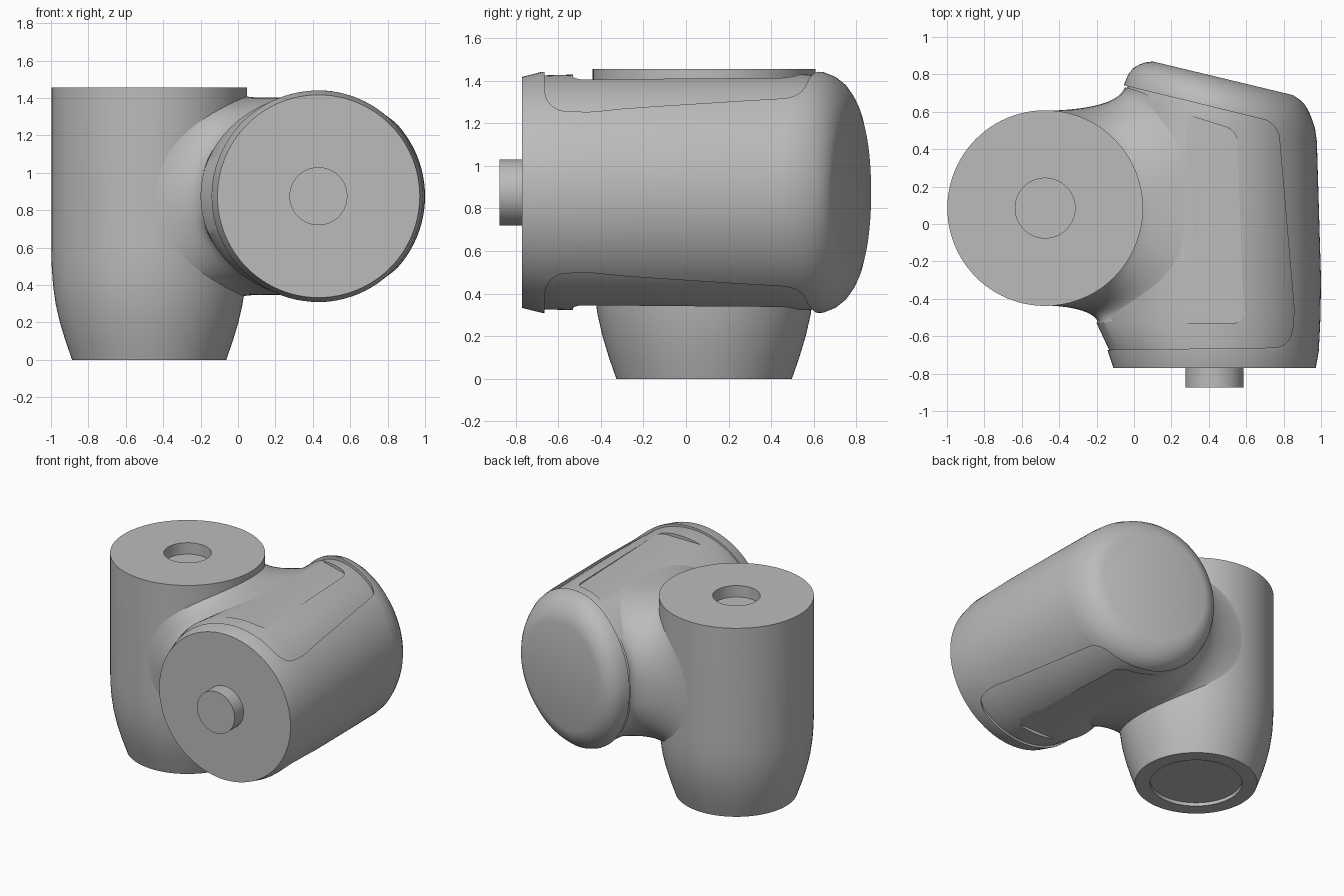
import bpy, bmesh, math
from mathutils import Vector

cube = bpy.data.objects.get("Cube")
if cube:
    bpy.data.objects.remove(cube, do_unlink=True)

grey = bpy.data.materials.new("plain_grey")
grey.use_nodes = True
grey.diffuse_color = (0.5, 0.5, 0.5, 1)
grey.node_tree.nodes["Principled BSDF"].inputs["Base Color"].default_value = grey.diffuse_color

SIDES = 96
MID_Z = 0.875
BARREL_X = 0.43
COL_X, COL_Y, COL_R = -0.475, 0.085, 0.523
ANGLES = [2 * math.pi * i / SIDES for i in range(SIDES)]


def finish(name, bm):
    bmesh.ops.recalc_face_normals(bm, faces=bm.faces[:])
    mesh = bpy.data.meshes.new(name)
    bm.to_mesh(mesh)
    bm.free()
    mesh.materials.append(grey)
    obj = bpy.data.objects.new(name, mesh)
    bpy.context.collection.objects.link(obj)
    return obj


def loft(name, rings, capped=True):
    bm = bmesh.new()
    loops = [[bm.verts.new(p) for p in ring] for ring in rings]
    for a, b in zip(loops, loops[1:]):
        for i in range(len(a)):
            j = (i + 1) % len(a)
            bm.faces.new((a[i], a[j], b[j], b[i]))
    if capped:
        bm.faces.new(loops[0])
        bm.faces.new(loops[-1])
    return finish(name, bm)


def prism(name, outline, z0, z1, rounding):
    bm = bmesh.new()
    low = [bm.verts.new((x, y, z0)) for x, y in outline]
    face = bm.faces.new(low)
    out = bmesh.ops.extrude_face_region(bm, geom=[face])
    top = [v for v in out["geom"] if isinstance(v, bmesh.types.BMVert)]
    bmesh.ops.translate(bm, verts=top, vec=(0, 0, z1 - z0))
    upright = [e for e in bm.edges
               if abs(e.verts[0].co.z - e.verts[1].co.z) > 0.01 and e.verts[0].co.x > 0]
    bmesh.ops.bevel(bm, geom=upright, offset=rounding, segments=8,
                    profile=0.5, affect='EDGES')
    return finish(name, bm)


def cut(obj, cutter):
    mod = obj.modifiers.new("cut", 'BOOLEAN')
    mod.operation = 'DIFFERENCE'
    mod.solver = 'EXACT'
    mod.object = cutter
    bpy.context.view_layer.objects.active = obj
    bpy.ops.object.modifier_apply(modifier=mod.name)
    bpy.data.objects.remove(cutter, do_unlink=True)


def smooth(obj, degrees=32):
    bpy.ops.object.select_all(action='DESELECT')
    obj.select_set(True)
    bpy.context.view_layer.objects.active = obj
    bpy.ops.object.shade_smooth_by_angle(angle=math.radians(degrees))


def barrel_ring(left, right, rz, y, tilt=0.0):
    """Upright section of the barrel, with separate left and right radii."""
    ring = []
    for a in ANGLES:
        c = math.cos(a)
        dx = c * (right - BARREL_X if c > 0 else BARREL_X - left)
        ring.append((BARREL_X + dx, y + tilt * dx, MID_Z + rz * math.sin(a)))
    return ring


def lathe(name, profile, x, y):
    rings = [[(x + r * math.cos(a), y + r * math.sin(a), z) for a in ANGLES]
             for r, z in profile]
    return loft(name, rings)


# Upright column with a tapered foot, a top socket and a shallow foot recess
column = lathe("column", [
    (0.31, 0.025), (0.31, 0), (0.412, 0), (0.447, 0.1), (0.477, 0.2), (0.5, 0.3),
    (0.514, 0.4), (0.521, 0.5), (COL_R, 0.6), (COL_R, 1.455),
    (0.16, 1.455), (0.16, 1.37)], COL_X, COL_Y)
smooth(column)

# Outer barrel shell with a slanted, rounded rear cap
TILT = -0.24
shell = loft("barrel_shell", [
    barrel_ring(-0.11, 0.972, 0.542, -0.77),
    barrel_ring(-0.14, 0.988, 0.565, -0.68),
    barrel_ring(-0.17, 0.997, 0.57, -0.5),
    barrel_ring(-0.16, 1.0, 0.57, -0.3),
    barrel_ring(-0.07, 0.978, 0.57, 0.57, TILT),
    barrel_ring(-0.05, 0.968, 0.565, 0.64, TILT),
    barrel_ring(-0.03, 0.95, 0.545, 0.69, TILT),
    barrel_ring(-0.005, 0.932, 0.515, 0.728, TILT),
    barrel_ring(0.03, 0.91, 0.475, 0.757, TILT),
    barrel_ring(0.06, 0.885, 0.44, 0.775, TILT),
    barrel_ring(0.1, 0.85, 0.39, 0.79, TILT)])
cut(shell, prism("recess_cutter", [
    (-0.7, -0.68), (0.83, -0.66), (0.86, -0.5), (0.77, 0.54), (-0.07, 0.745), (-0.7, 0.9)],
    -0.5, 2.2, 0.08))
smooth(shell)

# Inner core, seen inside the recess of the shell
core = loft("barrel_core", [
    barrel_ring(-0.1, 0.95, 0.54, -0.74),
    barrel_ring(-0.13, 0.968, 0.549, -0.68),
    barrel_ring(-0.2, 0.975, 0.553, -0.53),
    barrel_ring(-0.15, 0.98, 0.553, -0.3),
    barrel_ring(-0.06, 0.955, 0.553, 0.57, TILT),
    barrel_ring(-0.02, 0.94, 0.54, 0.65, TILT)])

# Flat panels cut in the top and underside of the core
PANEL = [(-0.7, -0.53), (0.59, -0.53), (0.55, 0.5), (-0.05, 0.69), (-0.7, 0.85)]
for z0, z1 in ((MID_Z + 0.53, 2), (-0.3, MID_Z - 0.53)):
    cut(core, prism("panel_cutter", PANEL, z0, z1, 0.06))
smooth(core)


# Neck flaring smoothly from the column into the barrel
def signed_power(v, p):
    return math.copysign(abs(v) ** p, v)


def neck_curve(a, t):
    c, s = math.cos(a), math.sin(a)
    up, rear = abs(s), (1 + c) / 2
    phi = math.pi / 2 * c
    z0 = MID_Z + 0.535 * s
    r0 = COL_R - 0.003 - 0.015 * max(0, -s) ** 4
    start = Vector((COL_X + r0 * math.cos(phi), COL_Y + r0 * math.sin(phi), z0))
    throat_x = -0.22 + 0.13 * rear
    throat = Vector((throat_x + (0.07 - throat_x) * up,
                     COL_Y + 0.53 * signed_power(c, 0.8),
                     MID_Z + 0.522 * signed_power(s, 0.8)))
    end_x = -0.19 + 0.14 * rear
    end = Vector((end_x + (0.34 - end_x) * up ** 1.5,
                  0.1 + 0.63 * signed_power(c, 0.5),
                  MID_Z + 0.531 * signed_power(s, 0.5)))
    return start * (1 - t) ** 2 + throat * (2 * t * (1 - t)) + end * t * t


STEPS = 20
neck = loft("neck", [[neck_curve(a, k / STEPS) for a in ANGLES]
                     for k in range(STEPS + 1)], capped=False)
smooth(neck, 60)

# Round boss on the front face
boss = loft("front_boss", [
    [(BARREL_X + 0.155 * math.cos(a), y, MID_Z + 0.155 * math.sin(a)) for a in ANGLES]
    for y in (-0.875, -0.75)])
smooth(boss)
